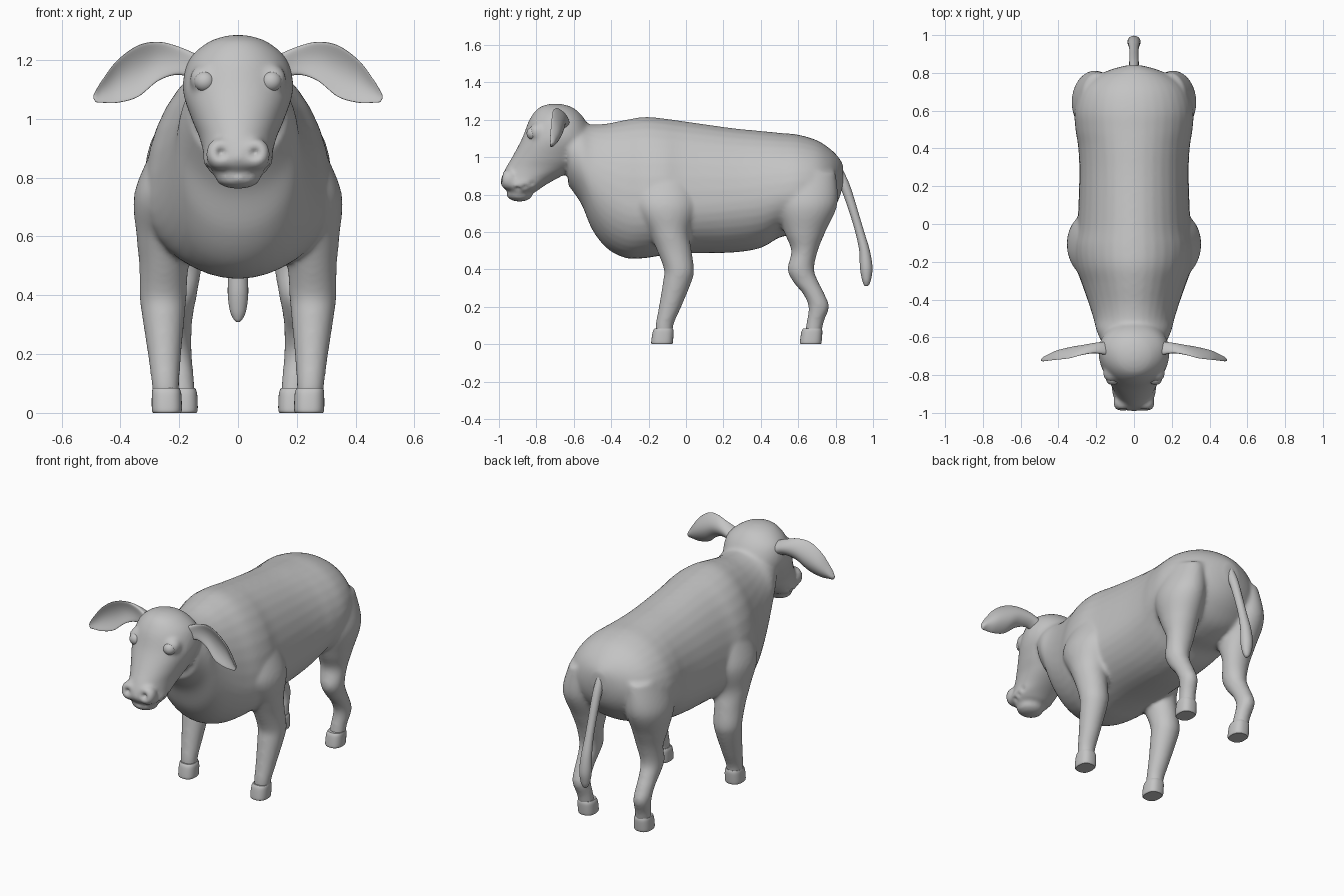
import bpy, bmesh, math
from mathutils import Matrix, Vector

cube = bpy.data.objects.get("Cube")
if cube:
    bpy.data.objects.remove(cube, do_unlink=True)

GREY = (0.55, 0.55, 0.55, 1)
hide = bpy.data.materials.new("plain grey")
hide.use_nodes = True
hide.diffuse_color = GREY
hide.node_tree.nodes["Principled BSDF"].inputs["Base Color"].default_value = GREY


def smooth_rows(rows, steps=6):
    """Catmull-Rom interpolation between the given sections."""
    out = []
    for i in range(len(rows) - 1):
        a, b, c, d = (rows[max(i - 1, 0)], rows[i], rows[i + 1],
                      rows[min(i + 2, len(rows) - 1)])
        for k in range(steps):
            t = k / steps
            out.append([q + t / 2 * (r - p + t * (2 * p - 5 * q + 4 * r - s
                                                  + t * (3 * q - p - 3 * r + s)))
                        for p, q, r, s in zip(a, b, c, d)])
    return out + [list(rows[-1])]


def loft(bm, axis, rows, side=1, segs=36, power=1, cup=0):
    """Skin sections (position, high, low, half width, widest point, centre)."""
    rings = []
    for t, hi, lo, hw, mid, centre in smooth_rows(rows):
        ring = []
        for k in range(segs):
            ang = math.tau * k / segs
            c, s = (math.copysign(abs(f(ang)) ** power, f(ang))
                    for f in (math.cos, math.sin))
            v = mid + s * (hi - mid if s > 0 else mid - lo)
            w = centre + hw * c
            if axis == "x":
                co = (t * side, w - cup * (hi - lo) * s * s, v)
            elif axis == "y":
                co = (w * side, t, v)
            else:
                co = (w * side, v, t)
            ring.append(bm.verts.new(co))
        rings.append(ring)
    for r, q in zip(rings, rings[1:]):
        for k in range(segs):
            j = (k + 1) % segs
            bm.faces.new((r[k], r[j], q[j], q[k]))
    bm.faces.new(rings[0])
    bm.faces.new(rings[-1])


def ball(bm, centre, radii):
    m = Matrix.Translation(centre) @ Matrix.Diagonal((*radii, 1))
    bmesh.ops.create_uvsphere(bm, u_segments=32, v_segments=20, radius=1, matrix=m)


def finish(bm, name, angle=50):
    bmesh.ops.recalc_face_normals(bm, faces=bm.faces)
    mesh = bpy.data.meshes.new(name)
    bm.to_mesh(mesh)
    bm.free()
    mesh.materials.clear()
    mesh.materials.append(hide)
    obj = bpy.data.objects.new(name, mesh)
    bpy.context.collection.objects.link(obj)
    bpy.ops.object.select_all(action="DESELECT")
    obj.select_set(True)
    bpy.context.view_layer.objects.active = obj
    bpy.ops.object.shade_smooth_by_angle(angle=math.radians(angle))
    return obj


def limb(rows):
    """Sections (height, back, front, half width, centre) for a leg or tail."""
    return [(z, b, f, w, (b + f) / 2, x) for z, b, f, w, x in rows]


# torso and neck, from rump to throat
torso = [(.84, .96, .85, .04, .9), (.815, 1.0, .77, .13, .88),
         (.77, 1.045, .7, .22, .86), (.7, 1.09, .63, .285, .84),
         (.6, 1.12, .59, .315, .82), (.5, 1.13, .57, .31, .8),
         (.4, 1.14, .515, .295, .78), (.25, 1.155, .49, .29, .76),
         (0, 1.19, .485, .3, .74), (-.12, 1.207, .475, .32, .73),
         (-.22, 1.215, .46, .31, .73), (-.32, 1.2, .46, .275, .74),
         (-.42, 1.18, .51, .24, .8), (-.5, 1.175, .61, .215, .88),
         (-.56, 1.185, .75, .2, .97), (-.63, 1.2, .85, .17, 1.03)]
body = bmesh.new()
loft(body, "y", [(*r, 0) for r in torso])

# head, from crown to muzzle
head = [(1.285, -.67, -.73, .03, -.7), (1.262, -.6, -.79, .1, -.69),
        (1.2, -.54, -.837, .168, -.67), (1.1, -.5, -.877, .188, -.68),
        (1.0, -.52, -.93, .158, -.72), (.94, -.59, -.965, .133, -.76),
        (.88, -.7, -.99, .118, -.83), (.845, -.76, -.985, .12, -.87),
        (.815, -.8, -.95, .09, -.88)]
loft(body, "z", [(*r, 0) for r in head])
ball(body, (0, -.89, .8), (.078, .07, .038))

# legs run from inside the torso down to the hooves
front_leg = [(.92, .02, -.24, .08, .2), (.75, .06, -.28, .115, .237),
             (.6, .02, -.2, .1, .245), (.5, .03, -.155, .084, .252),
             (.4, .043, -.118, .08, .255), (.34, .032, -.122, .074, .254),
             (.2, -.025, -.145, .057, .25), (.11, -.065, -.162, .048, .247),
             (.06, -.07, -.165, .045, .245)]
hind_leg = [(.92, .8, .48, .09, .19), (.75, .81, .48, .12, .21),
            (.6, .745, .525, .098, .205), (.5, .705, .563, .078, .2),
            (.4, .685, .543, .065, .205), (.33, .71, .575, .054, .207),
            (.27, .74, .625, .05, .207), (.2, .765, .655, .048, .205),
            (.12, .737, .645, .045, .195), (.06, .725, .635, .045, .19)]
for side in (1, -1):
    loft(body, "z", limb(front_leg), side)
    loft(body, "z", limb(hind_leg), side)
    # nose lobe and brow
    ball(body, (.058 * side, -.947, .88), (.052, .052, .056))
    ball(body, (.115 * side, -.79, 1.135), (.05, .05, .05))

# fuse the overlapping forms into one smooth skin
rough = finish(body, "rough_body")
fuse = rough.modifiers.new("fuse", "REMESH")
fuse.mode = "VOXEL"
fuse.voxel_size = .011
soften = rough.modifiers.new("soften", "SMOOTH")
soften.factor = .5
soften.iterations = 9
skin = bmesh.new()
deps = bpy.context.evaluated_depsgraph_get()
skin.from_mesh(rough.evaluated_get(deps).to_mesh())
bpy.data.objects.remove(rough, do_unlink=True)

# press in nostrils and the corners of the mouth
skin.normal_update()
dents = [((.058, -.995, .888), .024, .03), ((.105, -.9, .825), .016, .012),
         ((.118, -.86, .835), .016, .012), ((.122, -.82, .853), .016, .012)]
for v in skin.verts:
    p = Vector((abs(v.co.x), v.co.y, v.co.z))
    if p.y < -.75:
        push = sum(depth * math.exp(-((p - Vector(c)).length / r) ** 2)
                   for c, r, depth in dents)
        v.co -= v.normal * push
finish(skin, "body", 180)

# ears, eyes and hooves on both sides
ear = [(.13, 1.215, 1.125, .04, -.66), (.2, 1.245, 1.15, .027, -.655),
       (.27, 1.262, 1.13, .02, -.66), (.34, 1.25, 1.075, .018, -.67),
       (.41, 1.2, 1.055, .015, -.685), (.46, 1.135, 1.055, .012, -.705),
       (.482, 1.1, 1.057, .01, -.715), (.492, 1.08, 1.07, .004, -.72)]
front_hoof = [(0, -.075, -.182, .046, .242), (.012, -.07, -.186, .051, .242),
              (.065, -.066, -.178, .05, .243), (.085, -.07, -.168, .045, .245)]
for side, label in ((1, "left"), (-1, "right")):
    bm = bmesh.new()
    loft(bm, "x", [(x, hi, lo, w, (hi + lo) / 2, y) for x, hi, lo, w, y in ear],
         side, cup=.22)
    finish(bm, label + "_ear")
    bm = bmesh.new()
    ball(bm, (.113 * side, -.818, 1.127), (.036, .034, .035))
    finish(bm, label + "_eye")
    for name, dx, dy in (("front", 0, 0), ("hind", -.054, .795)):
        bm = bmesh.new()
        loft(bm, "z", limb([(z, b + dy, f + dy, w, x + dx)
                            for z, b, f, w, x in front_hoof]), side, power=.8)
        finish(bm, label + "_" + name + "_hoof")

# tail with a thicker tuft
tail = [(.94, .835, .78, .02, 0), (.87, .868, .81, .025, 0), (.8, .893, .84, .025, 0),
        (.7, .923, .875, .024, 0), (.6, .953, .905, .025, 0), (.5, .983, .926, .031, 0),
        (.41, .997, .93, .035, 0), (.35, .99, .94, .028, 0), (.32, .98, .95, .016, 0),
        (.31, .97, .957, .006, 0)]
bm = bmesh.new()
loft(bm, "z", limb(tail), segs=24)
finish(bm, "tail")
